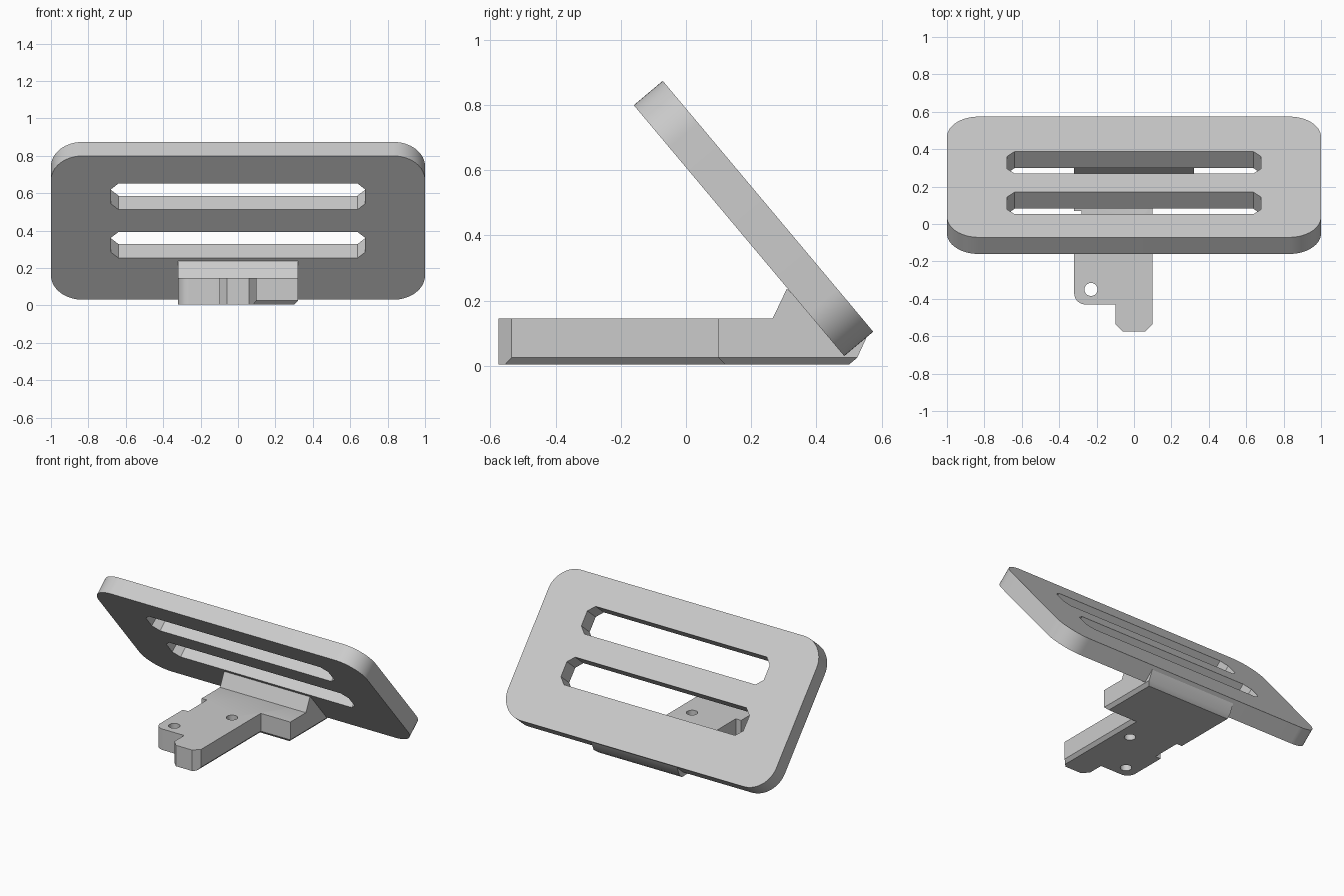
import bpy, bmesh, math

cube = bpy.data.objects.get("Cube")
if cube:
    bpy.data.objects.remove(cube)

grey = bpy.data.materials.new("light_grey")
grey.use_nodes = True
grey.diffuse_color = (0.6, 0.6, 0.6, 1)
grey.node_tree.nodes["Principled BSDF"].inputs["Base Color"].default_value = (0.6, 0.6, 0.6, 1)


def activate(obj):
    bpy.ops.object.select_all(action="DESELECT")
    obj.select_set(True)
    bpy.context.view_layer.objects.active = obj


def finish(obj):
    """Weld, fix normals, colour and shade one part."""
    bm = bmesh.new()
    bm.from_mesh(obj.data)
    bmesh.ops.remove_doubles(bm, verts=bm.verts, dist=0.0005)
    bmesh.ops.recalc_face_normals(bm, faces=bm.faces)
    bm.to_mesh(obj.data)
    bm.free()
    obj.data.materials.clear()
    obj.data.materials.append(grey)
    activate(obj)
    bpy.ops.object.shade_smooth_by_angle(angle=math.radians(30))


def loft(name, rings):
    """Skin a stack of matching rings and cap both ends."""
    bm = bmesh.new()
    loops = [[bm.verts.new(p) for p in ring] for ring in rings]
    n = len(loops[0])
    for a, b in zip(loops, loops[1:]):
        for i in range(n):
            j = (i + 1) % n
            bm.faces.new((a[i], a[j], b[j], b[i]))
    bm.faces.new(loops[0])
    bm.faces.new(loops[-1])
    bmesh.ops.recalc_face_normals(bm, faces=bm.faces)
    mesh = bpy.data.meshes.new(name)
    bm.to_mesh(mesh)
    bm.free()
    obj = bpy.data.objects.new(name, mesh)
    bpy.context.collection.objects.link(obj)
    return obj


def arc(cx, cy, r, start, steps):
    angles = [math.radians(start + 90 * i / steps) for i in range(steps + 1)]
    return [(cx + r * math.cos(a), cy + r * math.sin(a)) for a in angles]


def cornered_rect(cy, w, h, r, steps):
    """Rectangle with rounded (or, with one step, chamfered) corners."""
    pts = []
    for k, (sx, sy) in enumerate([(1, 1), (-1, 1), (-1, -1), (1, -1)]):
        pts += arc(sx * (w - r), cy + sy * (h - r), r, 90 * k, steps)
    return pts


# Tilted plate with two long slots
curve = bpy.data.curves.new("slotted_plate", "CURVE")
curve.dimensions = "2D"
curve.fill_mode = "BOTH"
curve.extrude = 0.058
for outline in (cornered_rect(0, 1, 0.502, 0.17, 16),
                cornered_rect(-0.12, 0.68, 0.092, 0.042, 1),
                cornered_rect(0.218, 0.68, 0.092, 0.042, 1)):
    spline = curve.splines.new("POLY")
    spline.points.add(len(outline) - 1)
    for point, (x, y) in zip(spline.points, outline):
        point.co = (x, y, 0, 1)
    spline.use_cyclic_u = True
plate = bpy.data.objects.new("slotted_plate", curve)
bpy.context.collection.objects.link(plate)
plate.location = (0, 0.207, 0.452)
plate.rotation_euler.x = math.radians(130)
activate(plate)
bpy.ops.object.convert(target="MESH")
finish(bpy.context.view_layer.objects.active)

# Mounting foot: wide heel, narrower tongue, front finger and side notch
BACK = 0.525
outline = [(-0.32, BACK), (0.32, BACK), (0.32, 0.1), (0.1, 0.1),
           (0.1, -0.535), (0.06, -0.575), (-0.06, -0.575), (-0.1, -0.535),
           (-0.1, -0.43)]
outline += reversed(arc(-0.26, -0.37, 0.06, 180, 8))
outline += [(-0.32, -0.13), (-0.28, -0.13), (-0.28, 0.07), (-0.32, 0.07)]


def foot_ring(z, back, inset=0):
    ring = []
    for x, y in outline:
        if y == BACK:
            y = back
        elif x >= 0.1:
            y += inset if y > 0 else -inset
        ring.append((x - inset if x >= 0.1 else x, y, z))
    return ring


foot = loft("mounting_foot", [foot_ring(0.004, 0.5, 0.02), foot_ring(0.025, BACK),
                              foot_ring(0.09, 0.555), foot_ring(0.145, 0.45)])

# Two screw holes through the foot
for hx, hy in ((-0.23, -0.35), (-0.01, -0.05)):
    bpy.ops.mesh.primitive_cylinder_add(vertices=32, radius=0.035, depth=0.6,
                                        location=(hx, hy, 0.07))
    cutter = bpy.context.object
    cutter.hide_render = True
    mod = foot.modifiers.new("hole", "BOOLEAN")
    mod.operation = "DIFFERENCE"
    mod.solver = "EXACT"
    mod.object = cutter
    activate(foot)
    bpy.ops.object.modifier_apply(modifier=mod.name)
    bpy.data.objects.remove(cutter)
finish(foot)

# Sloped rib joining foot and plate
profile = [(0.265, 0.144), (0.309, 0.236), (0.42, 0.144)]
rib = loft("support_rib", [[(x, y, z) for y, z in profile] for x in (-0.32, 0.32)])
finish(rib)
